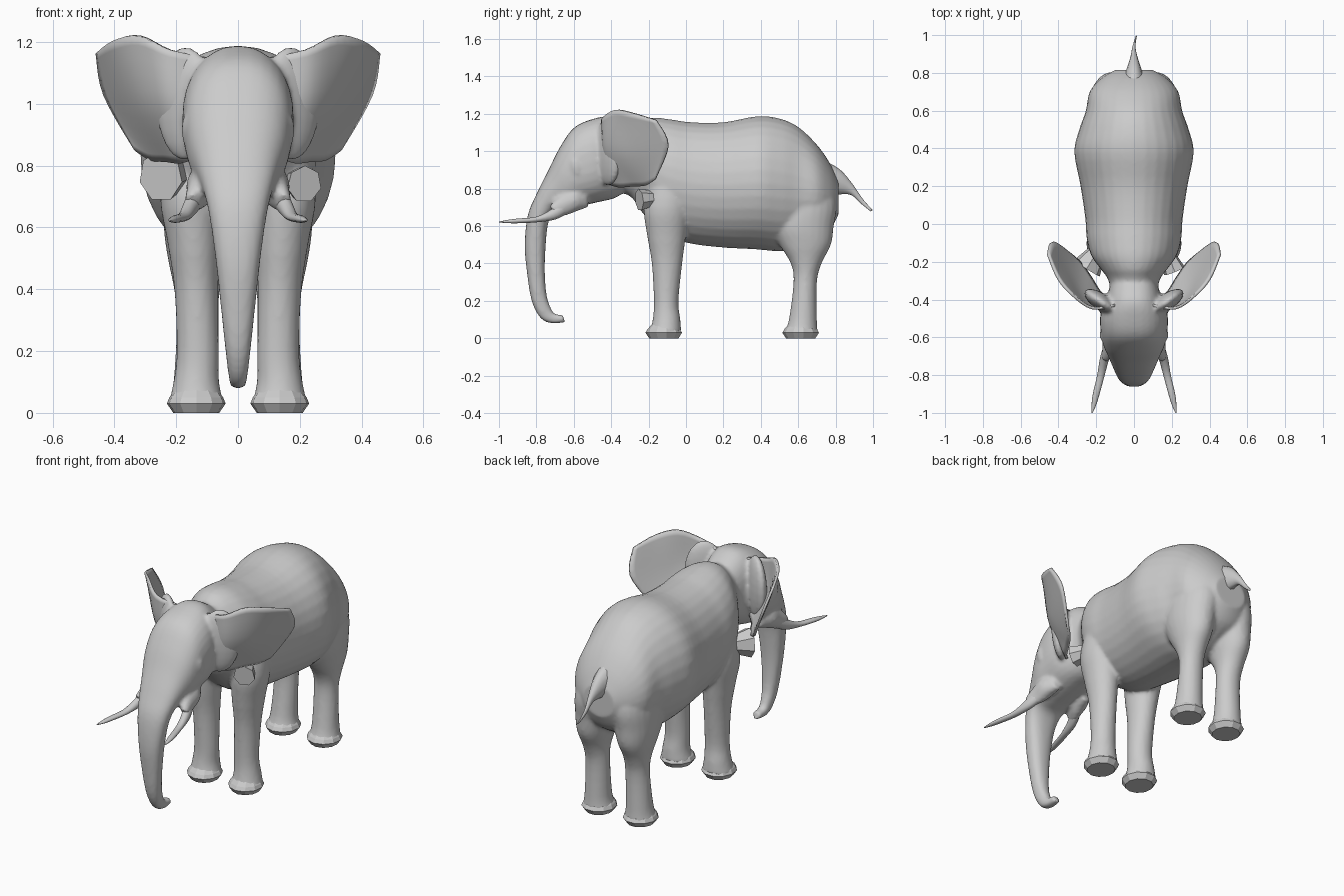
import bpy, bmesh
from math import cos, sin, pi
from mathutils import Vector, Matrix


def refine(rows, k):
    """Catmull-Rom interpolation of rows of numbers, k steps per span."""
    out = []
    for i in range(len(rows) - 1):
        p0, p1 = rows[max(i - 1, 0)], rows[i]
        p2, p3 = rows[i + 1], rows[min(i + 2, len(rows) - 1)]
        for j in range(k):
            t = j / k
            out.append([b + .5 * t * (c - a + t * (2*a - 5*b + 4*c - d + t * (3*(b - c) + d - a)))
                        for a, b, c, d in zip(p0, p1, p2, p3)])
    out.append(list(rows[-1]))
    return out


def power(v, e):
    return abs(v) ** e * (1 if v > 0 else -1)


def loft(bm, sections, side=1, n=24, k=4, e=1):
    """Closed tube; section = ya, za, yb, zb, half width, centre x.
    a and b are the two opposite points of the (super)ellipse in the side view."""
    rings = []
    for ya, za, yb, zb, w, x in (refine(sections, k) if k > 1 else sections):
        c, h = Vector((0, (ya + yb) / 2, (za + zb) / 2)), Vector((0, (ya - yb) / 2, (za - zb) / 2))
        rings.append([bm.verts.new(c + h * power(cos(2*pi*i/n), e) +
                                   Vector((side * (x + w * power(sin(2*pi*i/n), e)), 0, 0)))
                      for i in range(n)])
    for r, s in zip(rings, rings[1:]):
        for i in range(n):
            bm.faces.new((r[i], r[(i + 1) % n], s[(i + 1) % n], s[i]))
    bm.faces.new(rings[0])
    bm.faces.new(rings[-1])


def make(name, bm, smooth=True, mirror=False):
    bmesh.ops.recalc_face_normals(bm, faces=bm.faces)
    for f in bm.faces:
        f.smooth = smooth
    me = bpy.data.meshes.new(name)
    bm.to_mesh(me)
    bm.free()
    ob = bpy.data.objects.new(name, me)
    bpy.context.collection.objects.link(ob)
    if mirror:
        ob.modifiers.new("Mirror", 'MIRROR').use_mirror_merge = False
    return ob


# Torso: y, bottom, top, half width
torso = [(-.42, .80, 1.12, .11), (-.30, .76, 1.14, .135), (-.24, .68, 1.17, .175),
         (-.17, .60, 1.18, .225), (-.08, .54, 1.17, .25), (.03, .505, 1.155, .258),
         (.2, .485, 1.155, .283), (.38, .475, 1.187, .316), (.5, .465, 1.175, .29),
         (.6, .48, 1.13, .255), (.7, .53, 1.035, .235), (.77, .58, .935, .175), (.815, .66, .84, .10)]
# Head running down into the trunk
head = [(-.30, 1.13, -.30, .80, .12, 0), (-.40, 1.185, -.38, .75, .145, 0),
        (-.50, 1.172, -.46, .73, .178, 0), (-.60, 1.125, -.55, .71, .176, 0),
        (-.675, 1.02, -.60, .70, .163, 0), (-.735, .90, -.65, .69, .138, 0),
        (-.795, .78, -.71, .67, .112, 0), (-.845, .66, -.738, .61, .092, 0),
        (-.862, .5, -.75, .5, .073, 0), (-.85, .35, -.755, .36, .057, 0),
        (-.825, .2, -.745, .23, .042, 0), (-.78, .11, -.72, .155, .032, 0),
        (-.72, .08, -.70, .13, .028, 0), (-.645, .085, -.66, .125, .024, 0)]
# Legs: z, front y, back y, half width, centre x
front_leg = [(.03, -.195, -.025, .09, .135), (.1, -.178, -.03, .074, .135), (.2, -.172, -.04, .068, .13),
             (.4, -.183, -.02, .071, .135), (.55, -.208, 0, .085, .143), (.7, -.225, .02, .097, .155),
             (.88, -.19, .03, .09, .14)]
rear_leg = [(.03, .525, .705, .09, .135), (.1, .55, .70, .074, .135), (.3, .575, .70, .068, .13),
            (.4, .56, .725, .074, .133), (.5, .50, .775, .095, .132), (.6, .45, .79, .115, .125),
            (.72, .45, .805, .125, .11), (.88, .5, .76, .10, .10)]


def legs(rows):
    return [(a, z, b, z, w, x) for z, a, b, w, x in rows]


# Body: torso, head, trunk and legs fused into one skin
bm = bmesh.new()
loft(bm, [(y, t, y, b, w, 0) for y, b, t, w in torso], n=32)
loft(bm, head, n=32, e=.85)
for s in (1, -1):
    loft(bm, legs(front_leg), s)
    loft(bm, legs(rear_leg), s)
    # brow bulge over the eye
    loft(bm, [(-.56, .97, -.55, .86, .01, .155), (-.60, .98, -.58, .85, .035, .15),
              (-.65, .95, -.62, .86, .01, .145)], s, 12)
    # cheek around the tusk root
    loft(bm, [(-.54, .80, -.52, .70, .03, .10), (-.60, .80, -.58, .68, .05, .115),
              (-.67, .77, -.63, .66, .042, .125), (-.73, .71, -.69, .645, .024, .15)], s, 12)
    # thick root of the ear
    bmesh.ops.create_uvsphere(bm, u_segments=20, v_segments=12, radius=1, matrix=
                              Matrix.Translation((s * .17, -.415, 1.0)) @ Matrix.Rotation(s * .6, 4, 'Z')
                              @ Matrix.Diagonal((.11, .045, .185, 1)))
body = make("body", bm)
rm = body.modifiers.new("Fuse", 'REMESH')
rm.mode, rm.voxel_size, rm.use_smooth_shade = 'VOXEL', .011, True
sm = body.modifiers.new("Smooth", 'SMOOTH')
sm.factor, sm.iterations = .5, 4

# Feet: faceted pads
for name, y in (("front_feet", -.117), ("rear_feet", .615)):
    bm = bmesh.new()
    loft(bm, legs([(0, y - .08, y + .08, .075, .135), (.03, y - .1, y + .1, .096, .135),
                   (.05, y - .088, y + .088, .088, .135), (.08, y - .06, y + .06, .065, .135)]), n=11, k=1)
    make(name, bm, False, True)

# Ears: top, middle and bottom point of each column, from head to tip
columns = [(.10, -.43, 1.15, .13, -.44, 1.0, .12, -.42, .83),
           (.22, -.445, 1.175, .22, -.43, 1.0, .18, -.36, .81),
           (.32, -.38, 1.22, .29, -.36, 1.0, .23, -.28, .815),
           (.40, -.29, 1.205, .35, -.25, 1.0, .28, -.21, .82),
           (.455, -.16, 1.165, .43, -.095, 1.03, .33, -.165, .85)]
bm = bmesh.new()
grid = [[bm.verts.new(p) for p in refine([c[0:3], c[3:6], c[6:9]], 5)] for c in refine(columns, 4)]
for a, b in zip(grid, grid[1:]):
    for i in range(len(a) - 1):
        bm.faces.new((a[i], a[i + 1], b[i + 1], b[i]))
ears = make("ears", bm, True, True)
so = ears.modifiers.new("Thickness", 'SOLIDIFY')
so.thickness, so.offset = .014, 0

# Tusks, rooted inside the cheeks
bm = bmesh.new()
loft(bm, [(-.60, .76, -.58, .70, .025, .11), (-.66, .74, -.63, .67, .03, .13),
          (-.72, .69, -.70, .635, .025, .155), (-.80, .65, -.80, .62, .02, .175),
          (-.90, .64, -.90, .615, .018, .2), (-.96, .632, -.96, .616, .012, .213),
          (-1, .624, -1, .62, .003, .222)], n=12)
make("tusks", bm, True, True)

# Tail: flattened and pointed
bm = bmesh.new()
loft(bm, [(.72, .96, .75, .76, .065, 0), (.82, .905, .83, .77, .038, 0), (.89, .825, .885, .765, .018, 0),
          (.945, .745, .935, .72, .008, 0), (.998, .685, .988, .678, .003, .012)], n=12)
make("tail", bm)

# Faceted stubs on the shoulders behind the ears, larger on one side
bm = bmesh.new()
for a, b, r in (((.17, -.14, .75), (.215, -.25, .74), .06), ((-.19, -.14, .77), (-.25, -.235, .765), .083)):
    a, b = Vector(a), Vector(b)
    rot = (b - a).to_track_quat('Z', 'Y').to_matrix().to_4x4()
    rot.translation = (a + b) / 2
    bmesh.ops.create_cone(bm, cap_ends=True, segments=7, radius1=r * .55, radius2=r,
                          depth=(b - a).length, matrix=rot)
make("shoulder_stubs", bm, False)
